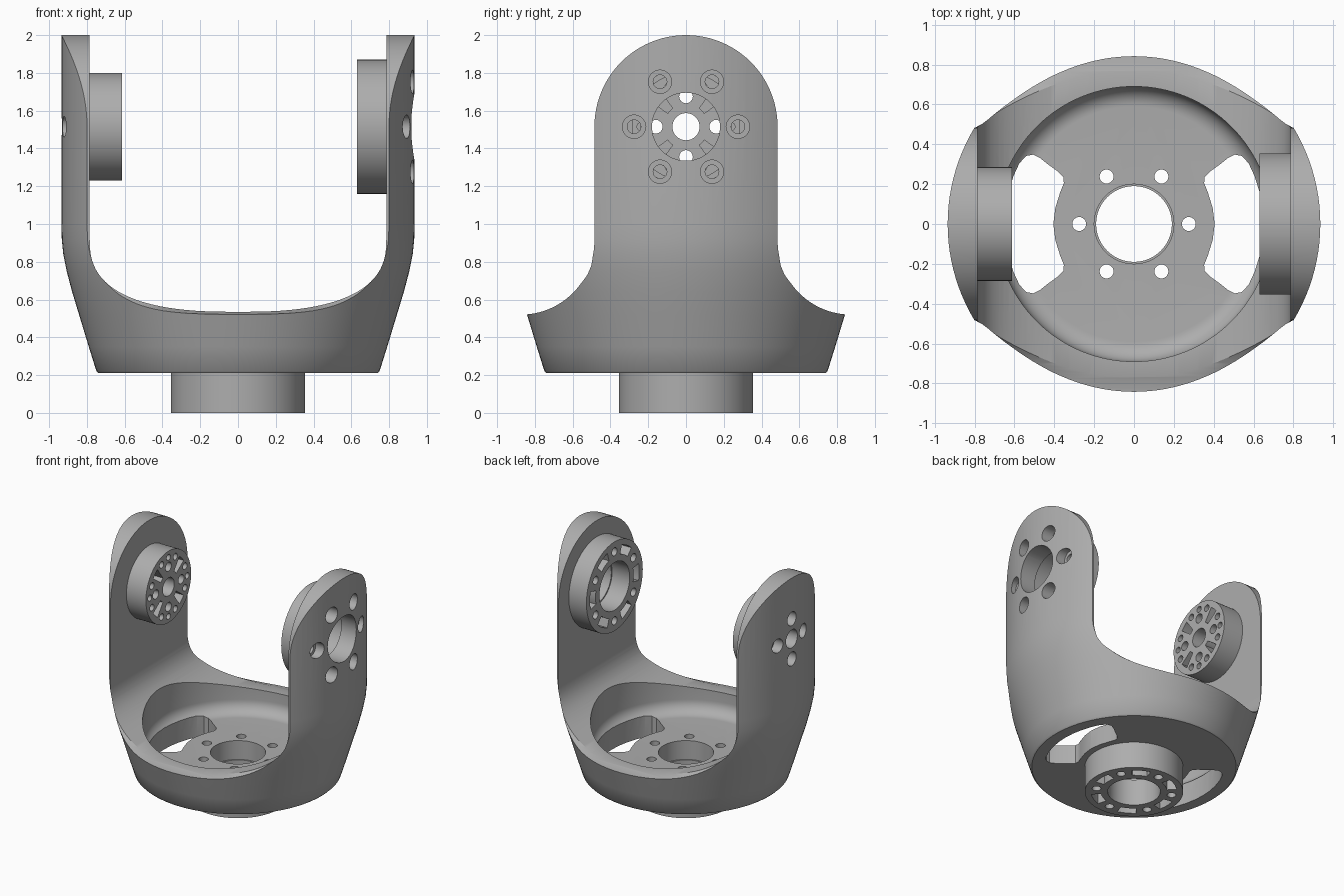
import bpy
import bmesh
from math import sin, cos, pi, radians

cube = bpy.data.objects.get("Cube")
if cube:
    bpy.data.objects.remove(cube, do_unlink=True)

grey = bpy.data.materials.new("Satin grey")
grey.use_nodes = True
colour = (0.42, 0.42, 0.42, 1)
grey.diffuse_color = colour
grey.node_tree.nodes["Principled BSDF"].inputs["Base Color"].default_value = colour

PIVOT = 1.515      # height of the arm axis
INNER = 0.785      # inner face of the arms


# ---------- helpers ----------
def finish_mesh(name, bm):
    bmesh.ops.recalc_face_normals(bm, faces=bm.faces)
    mesh = bpy.data.meshes.new(name)
    bm.to_mesh(mesh)
    bm.free()
    obj = bpy.data.objects.new(name, mesh)
    bpy.context.collection.objects.link(obj)
    mesh.materials.append(grey)
    return obj


def prism(name, loops, a, b, axis="z"):
    """Extrude 2D outlines from a to b along an axis."""
    place = {"x": lambda u, v, w: (w, u, v),
             "y": lambda u, v, w: (u, w, v),
             "z": lambda u, v, w: (u, v, w)}[axis]
    bm = bmesh.new()
    for loop in loops:
        low = [bm.verts.new(place(u, v, a)) for u, v in loop]
        high = [bm.verts.new(place(u, v, b)) for u, v in loop]
        bm.faces.new(low)
        bm.faces.new(high[::-1])
        n = len(loop)
        for i in range(n):
            j = (i + 1) % n
            bm.faces.new((low[i], low[j], high[j], high[i]))
    return finish_mesh(name, bm)


def lathe(name, profile, steps=128):
    """Revolve a radius/height profile and cap both ends."""
    bm = bmesh.new()
    rings = [[bm.verts.new((r * cos(2 * pi * i / steps), r * sin(2 * pi * i / steps), z))
              for i in range(steps)] for r, z in profile]
    for low, high in zip(rings, rings[1:]):
        for i in range(steps):
            j = (i + 1) % steps
            bm.faces.new((low[i], low[j], high[j], high[i]))
    bm.faces.new(rings[0])
    bm.faces.new(rings[-1])
    return finish_mesh(name, bm)


def boolean(target, tool, operation="DIFFERENCE"):
    mod = target.modifiers.new("cut", "BOOLEAN")
    mod.operation = operation
    mod.solver = "EXACT"
    mod.object = tool
    bpy.context.view_layer.objects.active = target
    bpy.ops.object.modifier_apply(modifier=mod.name)
    bpy.data.objects.remove(tool, do_unlink=True)


def arc(cx, cy, r, start, end, n):
    angles = [radians(start + (end - start) * i / n) for i in range(n + 1)]
    return [(cx + r * cos(t), cy + r * sin(t)) for t in angles]


def circle(cx, cy, r, n=32):
    return arc(cx, cy, r, 0, 360, n)[:-1]


def hole_ring(radius, r, count, start=0, cy=0):
    angles = [radians(start + 360 * i / count) for i in range(count)]
    return [circle(radius * cos(t), cy + radius * sin(t), r, 24) for t in angles]


def sector(inner, outer, mid, half, cy=0):
    return (arc(0, cy, outer, mid - half, mid + half, 8)
            + arc(0, cy, inner, mid + half, mid - half, 8))


def smooth(obj):
    bpy.ops.object.select_all(action="DESELECT")
    obj.select_set(True)
    bpy.context.view_layer.objects.active = obj
    bpy.ops.object.shade_smooth_by_angle(angle=radians(28))


# ---------- yoke: flared shell trimmed to the side outline ----------
yoke = lathe("yoke", [(0.738, 0.21), (0.75, 0.222), (0.79, 0.35), (0.84, 0.515),
                      (0.878, 0.64), (0.907, 0.75), (0.925, 0.84), (0.933, 0.92),
                      (0.935, 1.0), (0.935, 2.1)])
half = [(1.1, 0.1), (1.1, 0.52)] + arc(0.875, 0.91, 0.39, 270, 180, 24)
outline = half + arc(0, PIVOT, 0.485, 0, 180, 48) + [(-y, z) for y, z in reversed(half)]
boolean(yoke, prism("outline", [outline], -1.2, 1.2, "x"), "INTERSECT")

# gap between the arms, with a rounded bottom
gap = [(INNER, 2.3)]
for i in range(49):
    t = pi * i / 48
    c, s = cos(t), sin(t)
    power = 2 / 2.6
    x = INNER * abs(c) ** power * (1 if c > 0 else -1)
    gap.append((x, 0.92 - 0.385 * abs(s) ** power))
gap.append((-INNER, 2.3))
boolean(yoke, prism("gap", [gap], -1.2, 1.2, "y"))

# bowl with a filleted floor
bowl = arc(0.59, 0.46, 0.1, -90, 0, 10) + [(0.69, 1.1)]
boolean(yoke, lathe("bowl", bowl))

# floor openings
boolean(yoke, prism("floor_holes", [circle(0, 0, 0.2, 48)] + hole_ring(0.275, 0.035, 6),
                    0.1, 0.6))
edge = [(0.405, 0), (0.395, 0.08), (0.37, 0.16), (0.352, 0.205), (0.355, 0.235),
        (0.38, 0.262), (0.43, 0.298), (0.47, 0.33), (0.505, 0.348), (0.54, 0.342),
        (0.575, 0.305), (0.605, 0.24), (0.63, 0.16), (0.645, 0.08), (0.65, 0)]
window = edge + [(x, -y) for x, y in edge[-2:0:-1]]
boolean(yoke, prism("windows", [window, [(-x, y) for x, y in window]], 0.1, 0.6))

# arm holes with counterbores
boolean(yoke, prism("left_holes", [circle(0, PIVOT, 0.18, 48)]
                    + hole_ring(0.275, 0.036, 6, 0, PIVOT), 0.6, 1.2, "x"))
boolean(yoke, prism("left_bores", hole_ring(0.275, 0.062, 6, 0, PIVOT), 0.835, 1.2, "x"))
boolean(yoke, prism("right_holes", [circle(0, PIVOT, 0.072)]
                    + hole_ring(0.16, 0.036, 4, 0, PIVOT), -1.2, -0.6, "x"))
boolean(yoke, prism("right_bores", hole_ring(0.16, 0.055, 4, 0, PIVOT), -1.2, -0.85, "x"))
smooth(yoke)


# ---------- motor rings with alternating slots and holes ----------
def motor_ring(name, a, b, axis, cy):
    ring = prism(name, [circle(0, cy, 0.355, 96)], a, b, axis)
    cuts = [circle(0, cy, 0.19, 64)] + hole_ring(0.275, 0.032, 6, 30, cy)
    cuts += [sector(0.24, 0.31, 60 * k, 13, cy) for k in range(6)]
    boolean(ring, prism("ring_cuts", cuts, a - 0.1, b + 0.1, axis))
    smooth(ring)


motor_ring("base_motor", 0, 0.21, "z", 0)
motor_ring("left_motor", 0.63, INNER, "x", PIVOT)

# ---------- right horn disc ----------
face = -0.613
horn = prism("right_horn", [circle(0, PIVOT, 0.285, 96)], -INNER, face, "x")
boolean(horn, prism("horn_holes", [circle(0, PIVOT, 0.072)]
                    + hole_ring(0.16, 0.036, 4, 0, PIVOT), -1, -0.5, "x"))
pockets = [sector(0.12, 0.235, 45 + 90 * k, 9, PIVOT) for k in range(4)]
pockets += hole_ring(0.225, 0.026, 8, 22.5, PIVOT) + hole_ring(0.235, 0.024, 4, 0, PIVOT)
boolean(horn, prism("horn_pockets", pockets, face - 0.1, -0.5, "x"))
smooth(horn)
